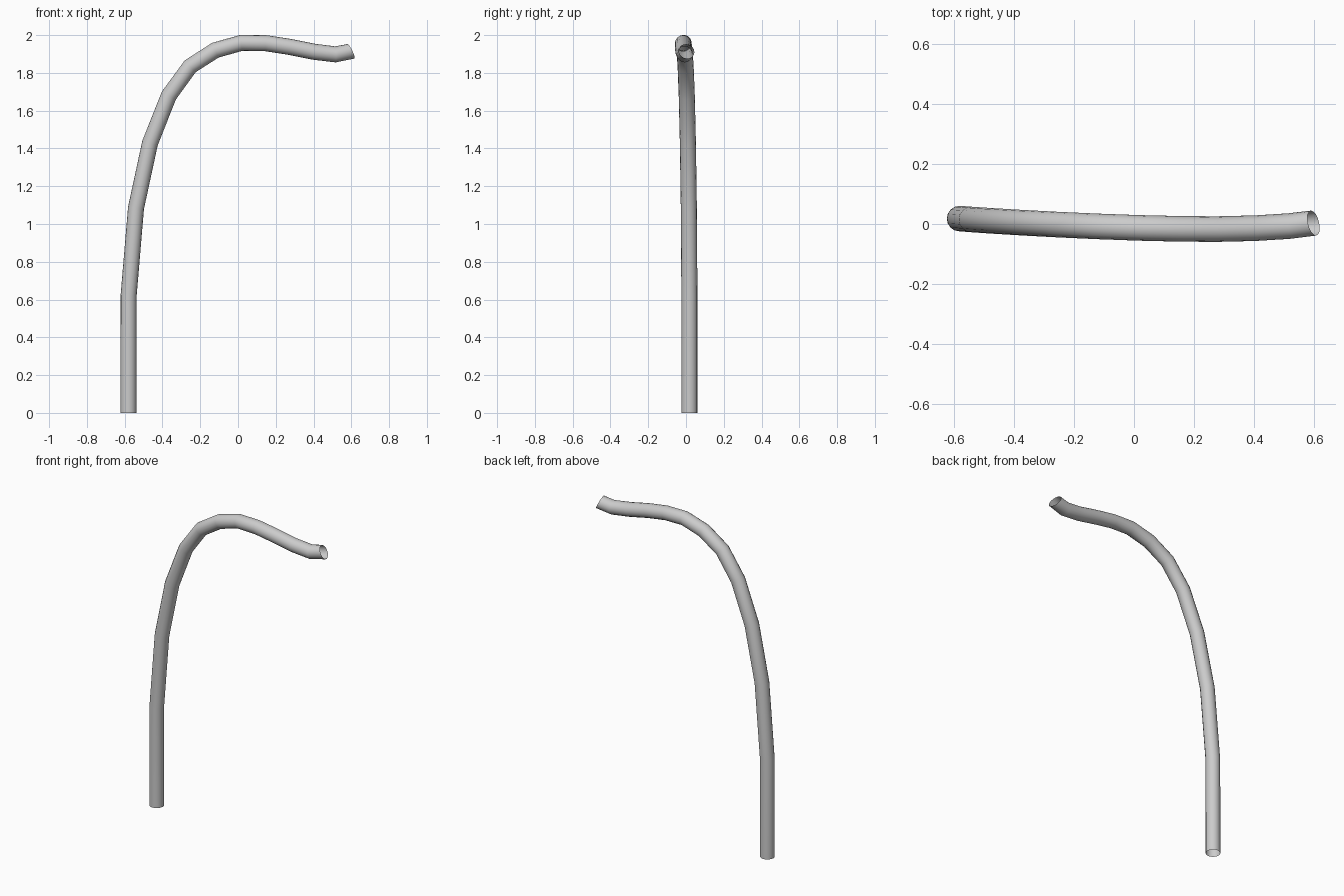
import bpy, bmesh, math
from mathutils import Vector

if "Cube" in bpy.data.objects:
    bpy.data.objects.remove(bpy.data.objects["Cube"])

RADIUS = 0.0425
SIDES = 16

# centre line of the bent pipe, from the floor to the spout
path = [Vector(p) for p in [
    (-0.58, 0.018, 0.0), (-0.579, 0.018, 0.622), (-0.54, 0.015, 1.085),
    (-0.466, 0.010, 1.428), (-0.366, 0.004, 1.68), (-0.253, -0.002, 1.835),
    (-0.12, -0.008, 1.92), (0.018, -0.013, 1.959), (0.148, -0.016, 1.957),
    (0.272, -0.017, 1.938), (0.402, -0.014, 1.912), (0.515, -0.007, 1.898),
    (0.597, 0.003, 1.914)]]
start_dir = Vector((0, 0, 1))
end_dir = Vector((0.87, 0.21, 0.43)).normalized()


def ring_direction(i):
    if i == 0:
        return start_dir
    if i == len(path) - 1:
        return end_dir
    a = (path[i] - path[i - 1]).normalized()
    b = (path[i + 1] - path[i]).normalized()
    return (a + b).normalized()


# open-ended tube swept along the path
bm = bmesh.new()
rings = []
for i, p in enumerate(path):
    t = ring_direction(i)
    u = Vector((0, 1, 0))
    u = (u - t * u.dot(t)).normalized()
    v = t.cross(u)
    ring = []
    for k in range(SIDES):
        a = 2 * math.pi * k / SIDES
        ring.append(bm.verts.new(p + RADIUS * (math.cos(a) * u + math.sin(a) * v)))
    rings.append(ring)
for r0, r1 in zip(rings, rings[1:]):
    for k in range(SIDES):
        n = (k + 1) % SIDES
        bm.faces.new((r0[k], r0[n], r1[n], r1[k])).smooth = True

mesh = bpy.data.meshes.new("bent_pipe")
bm.to_mesh(mesh)
bm.free()
pipe = bpy.data.objects.new("bent_pipe", mesh)
bpy.context.collection.objects.link(pipe)
